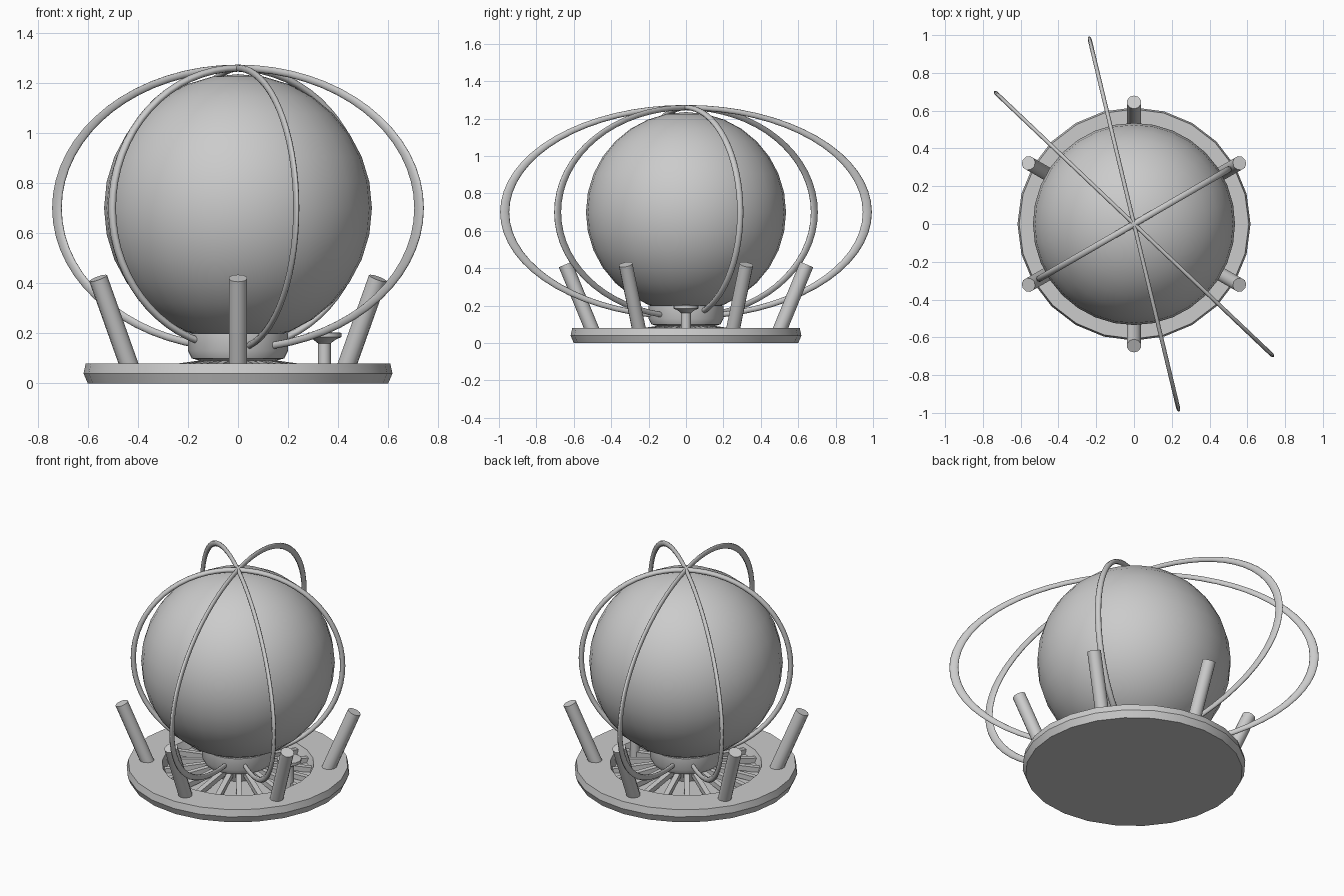
import bpy
import bmesh
from math import sin, cos, pi, radians
from mathutils import Vector

cube = bpy.data.objects.get("Cube")
if cube:
    bpy.data.objects.remove(cube, do_unlink=True)

grey = bpy.data.materials.new("light grey")
grey.use_nodes = True
colour = (0.6, 0.6, 0.6, 1)
grey.diffuse_color = colour
grey.node_tree.nodes["Principled BSDF"].inputs["Base Color"].default_value = colour


def finish(name, smooth=35):
    ob = bpy.context.object
    ob.name = name
    ob.data.materials.append(grey)
    bpy.ops.object.shade_smooth_by_angle(angle=radians(smooth))
    return ob


def lathe(name, profile, sides, x=0):
    """Spin an (r, z) profile about a vertical axis; it starts and ends on the axis."""
    bm = bmesh.new()
    verts = [bm.verts.new((r, 0, z)) for r, z in profile]
    edges = [bm.edges.new(pair) for pair in zip(verts, verts[1:])]
    bmesh.ops.spin(bm, geom=verts + edges, cent=(0, 0, 0), axis=(0, 0, 1),
                   angle=2 * pi, steps=sides)
    bmesh.ops.remove_doubles(bm, verts=bm.verts, dist=0.0005)
    bmesh.ops.recalc_face_normals(bm, faces=bm.faces)
    mesh = bpy.data.meshes.new(name)
    bm.to_mesh(mesh)
    bm.free()
    ob = bpy.data.objects.new(name, mesh)
    bpy.context.collection.objects.link(ob)
    ob.location.x = x
    bpy.ops.object.select_all(action='DESELECT')
    bpy.context.view_layer.objects.active = ob
    ob.select_set(True)
    return finish(name)


def rod(name, start, end, radius, sides):
    start, end = Vector(start), Vector(end)
    axis = end - start
    bpy.ops.mesh.primitive_cylinder_add(vertices=sides, radius=radius, depth=axis.length,
                                        location=(start + end) / 2)
    bpy.context.object.rotation_euler = axis.to_track_quat('Z', 'Y').to_euler()
    return finish(name, 50)


# Globe
bpy.ops.mesh.primitive_uv_sphere_add(segments=32, ring_count=16, radius=0.535,
                                     location=(0, 0, 0.70))
finish("globe")

# Dished base with a sunken floor, and the collar that holds the globe
lathe("base", [(0, 0), (0.6, 0), (0.617, 0.04), (0.608, 0.08), (0.42, 0.08),
               (0.40, 0.03), (0, 0.03)], 24)
lathe("collar", [(0, 0.03), (0.13, 0.03), (0.15, 0.09), (0.185, 0.10), (0.2, 0.13),
                 (0.2, 0.2), (0, 0.2)], 32)

# Radial fins between the collar and the rim
for i in range(20):
    a = 2 * pi * i / 20
    bpy.ops.mesh.primitive_cube_add(size=1, location=(0.27 * cos(a), 0.27 * sin(a), 0.06),
                                    rotation=(0, radians(8), a))
    bpy.context.object.scale = (0.29, 0.03, 0.03)
    finish("fin")

# Six posts leaning outward
for i in range(6):
    a = radians(30 + 60 * i)
    rod("post", (0.485 * cos(a), 0.485 * sin(a), 0.03),
        (0.645 * cos(a), 0.645 * sin(a), 0.42), 0.038, 10)

# Oval hoops: heading, half width, thickness across the hoop
HOOP_R, TUBE = 0.559, 0.014
for heading, reach, thick in ((-43.5, 1.022, 0.8), (-76.5, 1.022, 0.8), (30, 0.595, 1.25)):
    bpy.ops.mesh.primitive_torus_add(major_segments=64, minor_segments=10, major_radius=HOOP_R,
                                     minor_radius=TUBE, location=(0, 0, 0.70),
                                     rotation=(pi / 2, 0, radians(heading)))
    bpy.context.object.scale = (reach / (HOOP_R + TUBE), 1, thick)
    finish("hoop", 60)

# Small knob on a stem beside the collar
lathe("knob", [(0, 0.03), (0.026, 0.03), (0.026, 0.16), (0.045, 0.175), (0.068, 0.185),
               (0.068, 0.202), (0, 0.206)], 16, 0.345)
